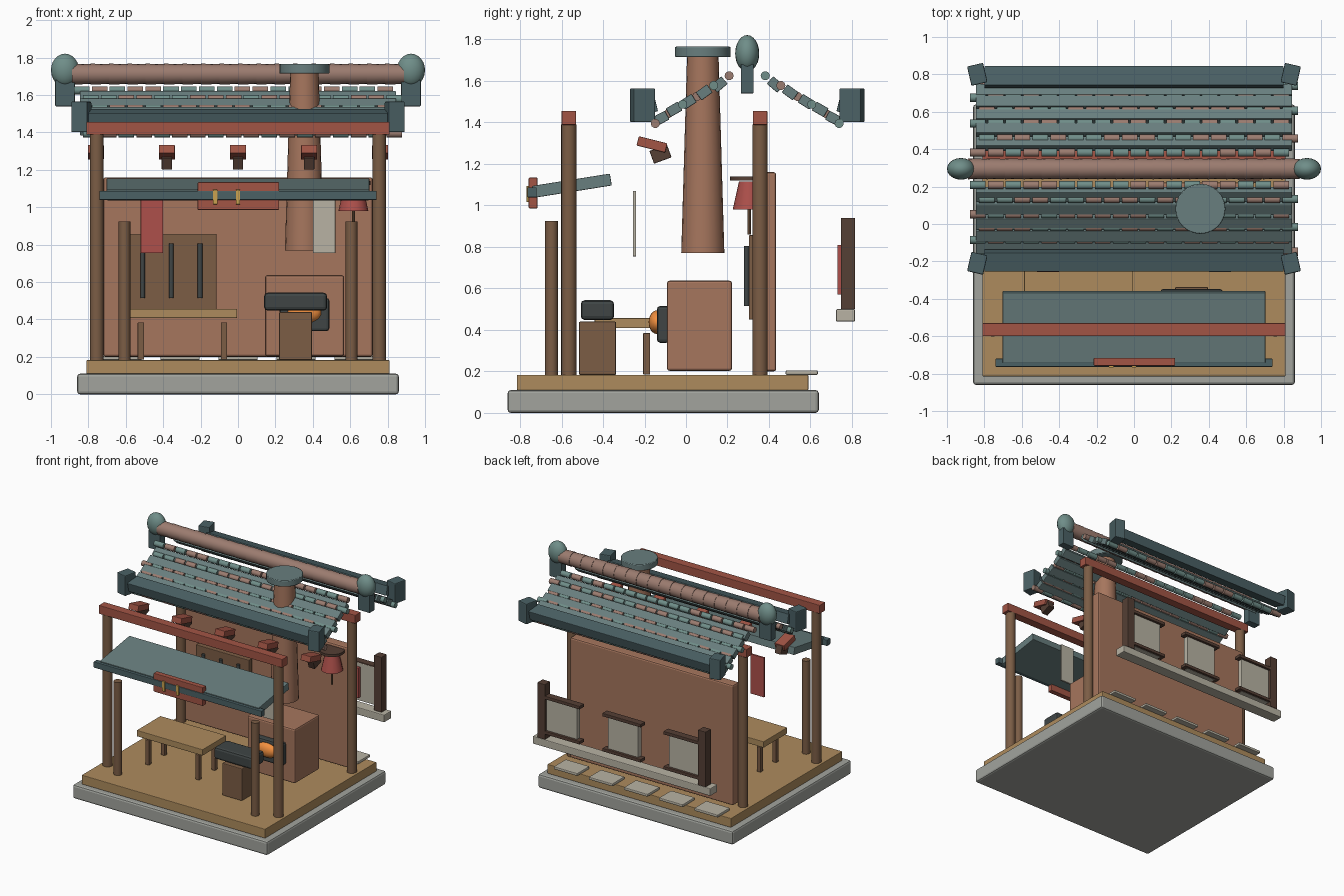
import bpy, bmesh, random
from math import radians, pi
from mathutils import Matrix, Vector

if "Cube" in bpy.data.objects:
    bpy.data.objects.remove(bpy.data.objects["Cube"])

random.seed(4)
COL = dict(stone=(.36, .37, .34), floor=(.42, .26, .11), wood=(.20, .11, .06), dark=(.09, .05, .035),
           clay=(.38, .18, .11), red=(.36, .09, .06), cloth=(.42, .08, .07), pale=(.48, .45, .37),
           teal=(.14, .21, .21), deep=(.07, .12, .13), jade=(.16, .27, .25), tile=(.33, .20, .16),
           iron=(.05, .06, .06), fire=(.9, .28, .05), gold=(.6, .36, .08))
MATS = {}
for key, c in COL.items():
    MATS[key] = bpy.data.materials.new(key)
    MATS[key].diffuse_color = (*c, 1)


def finish(bm, name, col, loc=(0, 0, 0), rot=(0, 0, 0), bevel=0.0, smooth=False):
    me = bpy.data.meshes.new(name)
    bm.to_mesh(me)
    bm.free()
    ob = bpy.data.objects.new(name, me)
    bpy.context.collection.objects.link(ob)
    ob.location = loc
    ob.rotation_euler = [radians(a) for a in rot]
    me.materials.append(MATS[col])
    if bevel:
        m = ob.modifiers.new("bevel", 'BEVEL')
        m.width, m.segments = bevel, 2
    if smooth:
        bpy.ops.object.select_all(action='DESELECT')
        ob.select_set(True)
        bpy.context.view_layer.objects.active = ob
        bpy.ops.object.shade_smooth_by_angle(angle=radians(40))
    return ob


def box(name, col, x, y, z, rot=(0, 0, 0), bevel=0.004):
    """Box from (min, max) ranges, turned about its centre."""
    bm = bmesh.new()
    bmesh.ops.create_cube(bm, size=1)
    bmesh.ops.scale(bm, verts=bm.verts, vec=(x[1] - x[0], y[1] - y[0], z[1] - z[0]))
    return finish(bm, name, col, [sum(r) / 2 for r in (x, y, z)], rot, bevel)


def slab(name, col, centre, size, rot=(0, 0, 0), bevel=0.004):
    return box(name, col, *[(c - s / 2, c + s / 2) for c, s in zip(centre, size)], rot, bevel)


def cyl(name, col, x, y, z0, z1, r0, r1=None, seg=16, bevel=0.0):
    bm = bmesh.new()
    bmesh.ops.create_cone(bm, cap_ends=True, segments=seg, radius1=r0,
                          radius2=r0 if r1 is None else r1, depth=z1 - z0)
    return finish(bm, name, col, (x, y, (z0 + z1) / 2), bevel=bevel, smooth=True)


def ball(name, col, loc, radii):
    bm = bmesh.new()
    bmesh.ops.create_uvsphere(bm, u_segments=20, v_segments=12, radius=1)
    bmesh.ops.scale(bm, verts=bm.verts, vec=radii)
    return finish(bm, name, col, loc, smooth=True)


# base and floor
box("stone_base", "stone", (-.86, .86), (-.86, .64), (0, .11), bevel=.015)
box("wood_floor", "floor", (-.81, .81), (-.815, .59), (.11, .183))
for i in range(5):
    slab("stepping_stone", "pale", ((i - 2) * .31, .558, .194), (.21, .155, .022), bevel=.006)

# posts, beams and rear wall
for y, n in ((-.565, "front"), (.357, "rear")):
    for s in (-1, 1):
        cyl(n + "_post", "wood", s * .755, y, .18, 1.39, .037)
    slab(n + "_beam", "red", (0, y, 1.422), (1.62, .07, .068))
for s in (-1, 1):
    cyl("short_post", "wood", s * .607, -.648, .18, .925, .031)
box("rear_wall", "clay", (-.72, .72), (.355, .435), (.2, 1.16), bevel=.012)

# chimney and stove
cyl("chimney", "clay", .355, .081, .77, 1.72, .104, .076, 20)
cyl("chimney_cap", "teal", .355, .081, 1.715, 1.765, .134, seg=24, bevel=.005)
box("stove", "clay", (.145, .567), (-.092, .222), (.203, .637), bevel=.012)
box("stove_mouth", "iron", (.222, .488), (-.14, -.08), (.338, .515), bevel=.015)
ball("ember_glow", "fire", (.355, -.14, .437), (.09, .04, .057))

# anvil on its block
box("anvil_block", "wood", (.22, .396), (-.516, -.337), (.183, .44), bevel=.006)
box("anvil", "iron", (.14, .476), (-.507, -.347), (.448, .543), bevel=.018)

# bench
box("bench_top", "floor", (-.587, -.005), (-.44, -.14), (.408, .457))
for sx in (-1, 1):
    for sy in (-1, 1):
        slab("bench_leg", "wood", (-.297 + sx * .222, -.29 + sy * .1, .285), (.034, .034, .2))

# tool rack
box("tool_board", "wood", (-.585, -.115), (.303, .345), (.45, .857))
for x in (-.51, -.357, -.203):
    cyl("hanging_tool", "iron", x, .292, .515, .805, .013, seg=10)

# hanging cloths and lantern
slab("red_cloth", "cloth", (-.46, -.248, .912), (.12, .016, .315), bevel=.002)
slab("pale_cloth", "pale", (.46, -.248, .912), (.12, .016, .315), bevel=.002)
cyl("lantern_shade", "cloth", .617, .305, .98, 1.115, .08, .05)
cyl("lantern_lid", "dark", .617, .305, 1.12, 1.14, .092)
cyl("lantern_pull", "wood", .617, .305, .86, .98, .008, seg=8)

# front awning with sign
slab("awning", "teal", (0, -.55, 1.095), (1.405, .38, .058), (9, 0, 0))
slab("awning_trim", "deep", (0, -.742, 1.063), (1.482, .044, .048))
slab("sign_board", "red", (.002, -.737, 1.06), (.435, .042, .148))
for x in (-.122, 0):
    slab("sign_bar", "gold", (x, -.761, 1.055), (.024, .014, .078), bevel=.002)

# eave brackets
for i in range(-2, 3):
    slab("bracket_arm", "red", (i * .38, -.164, 1.294), (.086, .142, .046), (-14, 0, 0))
    slab("bracket_block", "dark", (i * .38, -.123, 1.247), (.056, .09, .065), (20, 0, 0))

# rear window frame
slab("window_sill", "pale", (0, .769, .47), (1.57, .092, .06), bevel=.006)
for s in (-1, 1):
    slab("window_post", "dark", (s * .71, .781, .72), (.068, .068, .44))
for x in (-.54, 0, .54):
    slab("window_pane", "pale", (x, .775, .69), (.27, .04, .3), bevel=.002)
    slab("pane_bar", "cloth", (x, .746, .69), (.025, .032, .24), bevel=.002)
    for z in (.555, .835):
        slab("window_rail", "dark", (x, .785, z), (.34, .058, .026))

# roof: slats and tile courses mirrored about the ridge line
RY = .295
SLATS = ((.135, 1.583, 40), (.207, 1.545, 36), (.284, 1.50, 32), (.352, 1.463, 30), (.415, 1.42, 28))
ROWS = ((.087, 1.625), (.162, 1.578), (.243, 1.525), (.311, 1.487), (.38, 1.443), (.443, 1.395))
tiles = {"jade": bmesh.new(), "tile": bmesh.new()}


def barrel(col, x, y, z, r, length):
    m = Matrix.Translation(Vector((x, y, z))) @ Matrix.Rotation(pi / 2, 4, 'Y')
    bmesh.ops.create_cone(tiles[col], cap_ends=True, segments=10, radius1=r, radius2=r,
                          depth=length, matrix=m)


for s in (-1, 1):
    for off, z, a in SLATS:
        slab("roof_slat", "teal", (0, RY + s * off, z), (1.69, .066, .048), (-s * a, 0, 0))
    for j, (off, z) in enumerate(ROWS):
        for i in range(18):
            x = (i - 8.5) * .0955 + (.012 if j % 2 else -.012) * 2
            barrel(random.choice(("jade", "tile")), x, RY + s * off, z, .022, .083)
    slab("eave_board", "deep", (0, RY + s * .49, 1.478), (1.6, .105, .075), (-s * 14, 0, 0))
    for t in (-1, 1):
        slab("eave_corner", "deep", (t * .838, RY + s * .505, 1.483), (.088, .106, .163),
             (0, 0, -s * t * 13), .006)
finish(tiles["jade"], "jade_roof_tiles", "jade", smooth=True)
finish(tiles["tile"], "clay_roof_tiles", "tile", smooth=True)

# ridge and finials
bm = bmesh.new()
for i in range(18):
    m = Matrix.Translation(Vector(((i - 8.5) * .0985, RY, 1.712))) @ Matrix.Rotation(pi / 2, 4, 'Y')
    bmesh.ops.create_cone(bm, cap_ends=True, segments=16, radius1=.056, radius2=.053, depth=.1, matrix=m)
finish(bm, "ridge_tiles", "tile", smooth=True)
for s in (-1, 1):
    ball("ridge_finial", "jade", (s * .925, RY, 1.733), (.075, .058, .088))
    slab("ridge_end_block", "deep", (s * .925, RY, 1.61), (.105, .062, .14))

for m in bpy.data.materials:
    if m.users and not m.is_grease_pencil:
        m.use_nodes = True
        m.node_tree.nodes["Principled BSDF"].inputs["Base Color"].default_value = m.diffuse_color
